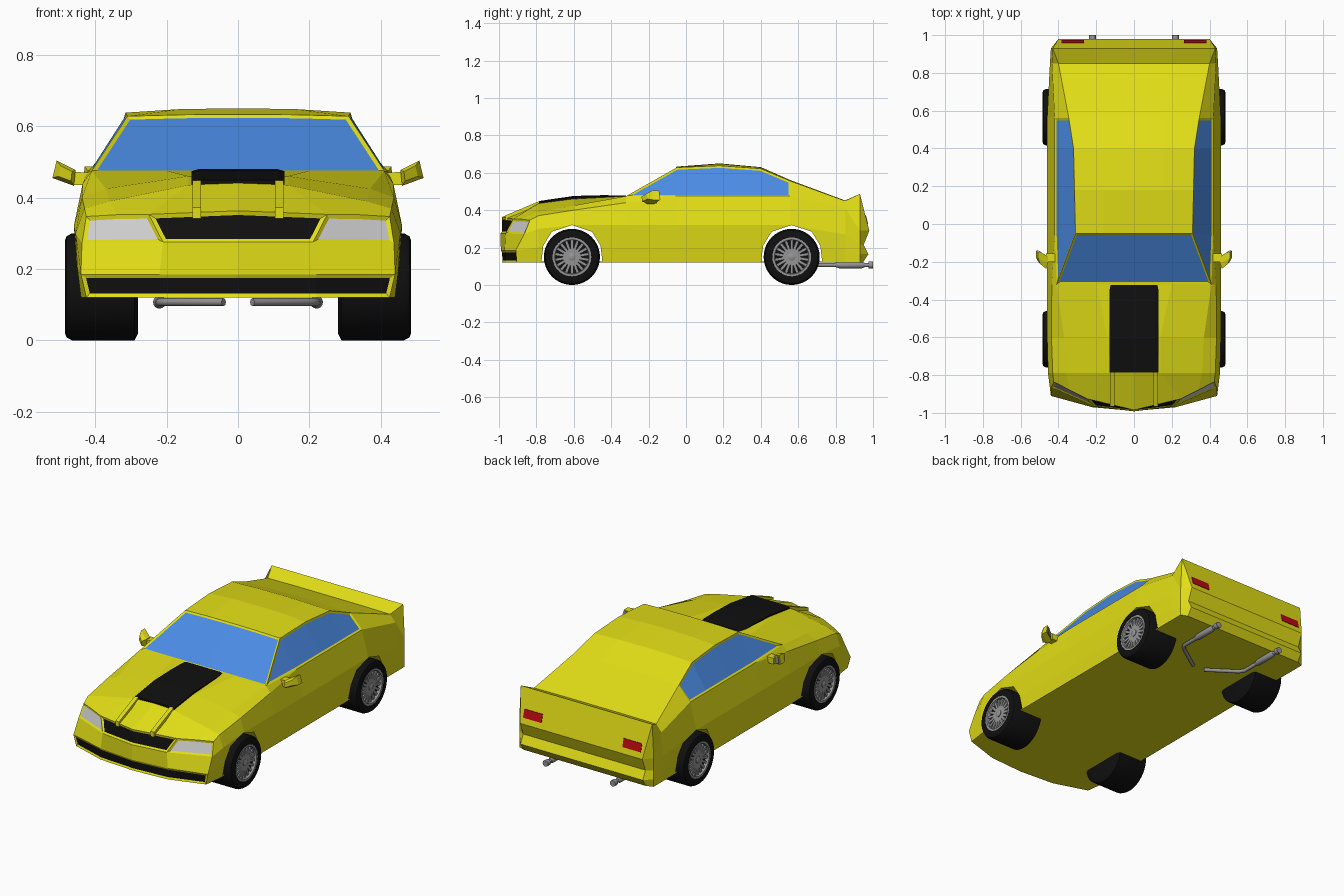
import bpy, bmesh, math
from mathutils import Matrix, Vector

if "Cube" in bpy.data.objects:
    bpy.data.objects.remove(bpy.data.objects["Cube"])


def material(name, *rgb):
    m = bpy.data.materials.new(name)
    m.use_nodes = True
    m.diffuse_color = (*rgb, 1)
    m.node_tree.nodes["Principled BSDF"].inputs["Base Color"].default_value = (*rgb, 1)
    return m


yellow = material("yellow paint", .76, .73, .008)
blue = material("blue glass", .07, .26, .78)
black = material("black", .005, .005, .005)
white = material("lamp white", .65, .65, .65)
silver = material("silver metal", .3, .3, .3)
red = material("tail light red", .5, .003, .005)


def finish(bm, name, *mats):
    bmesh.ops.recalc_face_normals(bm, faces=bm.faces)
    mesh = bpy.data.meshes.new(name)
    bm.to_mesh(mesh)
    bm.free()
    ob = bpy.data.objects.new(name, mesh)
    bpy.context.collection.objects.link(ob)
    for m in mats:
        mesh.materials.append(m)
    return ob


def activate(ob):
    bpy.ops.object.select_all(action='DESELECT')
    ob.select_set(True)
    bpy.context.view_layer.objects.active = ob


def loft(name, rings, mat, caps=True, smooth=False):
    """Skin a list of equal-length closed rings."""
    bm = bmesh.new()
    rows = [[bm.verts.new(p) for p in r] for r in rings]
    n = len(rows[0])
    for a, b in zip(rows, rows[1:]):
        for i in range(n):
            j = (i + 1) % n
            bm.faces.new((a[i], a[j], b[j], b[i]))
    if caps:
        bm.faces.new(rows[0])
        bm.faces.new(rows[-1])
    ob = finish(bm, name, mat)
    if smooth:
        activate(ob)
        bpy.ops.object.shade_smooth_by_angle(angle=math.radians(30))
    return ob


def lathe(name, profile, place, mat, n=32, caps=True):
    """Turn (distance, radius) pairs about an axis; place maps (d, u, v) to a point."""
    turns = [math.tau * i / n for i in range(n)]
    rings = [[place(d, r * math.cos(a), r * math.sin(a)) for a in turns] for d, r in profile]
    return loft(name, rings, mat, caps, True)


# Body: half rings from floor centre, up the side, to the roof centre
FLOOR = .12


def ring(y, s2, s3, s4, t1, t2, top):
    pts = [(0, FLOOR), (.22, FLOOR), (.44, FLOOR), s2, s3, s4, t1, t2, (0, top)]
    return [(x, y, z) for x, z in pts]


low, mid, belt = (.45, .2), (.46, .32), (.42, .475)
nose = [(0, -.985, FLOOR), (.22, -.97, FLOOR), (.425, -.905, FLOOR), (.44, -.91, .185),
        (.437, -.865, .272), (.425, -.835, .347), (.34, -.88, .352), (.25, -.925, .353), (0, -.985, .363)]
rings = [
    nose,
    ring(-.79, low, (.455, .3), (.43, .37), (.36, .39), (.14, .435), .44),
    ring(-.6, low, mid, (.437, .4), (.37, .425), (.14, .46), .465),
    ring(-.32, low, mid, (.435, .44), (.41, .475), (.2, .475), .475),
    ring(-.05, low, mid, belt, (.31, .628), (.16, .632), .633),
    ring(.18, low, mid, belt, (.315, .638), (.16, .648), .65),
    ring(.4, low, mid, belt, (.32, .622), (.16, .628), .63),
    ring(.56, low, mid, belt, (.345, .555), (.17, .56), .56),
    ring(.85, (.445, .19), (.445, .27), (.435, .41), (.4, .45), (.2, .452), .452),
    ring(.93, (.44, .165), (.44, .215), (.44, .29), (.43, .487), (.22, .487), .487),
]
bm = bmesh.new()
cache = {}
panels = {}


def build_half(side):
    def vert(p):
        key = (round(p[0] * side, 4), round(p[1], 4), round(p[2], 4))
        if key not in cache:
            cache[key] = bm.verts.new(key)
        return cache[key]

    def face(pts, panel=None):
        f = bm.faces.new([vert(p) for p in pts])
        if panel:
            panels.setdefault(panel, []).append(f)

    for i, (a, b) in enumerate(zip(rings, rings[1:])):
        for j in range(8):
            if i == 3 and j == 5:   # front corner of the side window
                face((a[5], b[5], a[6]))
                face((a[6], b[5], b[6]), (1, side))
                continue
            panel = None
            if i == 3 and j > 5:
                panel = (1, 0)
            elif i in (4, 5, 6) and j == 5:
                panel = (1, side)
            face((a[j], a[j + 1], b[j + 1], b[j]), panel)

    # Nose: intake, bumper, grille and headlight
    n = nose
    r1, r2 = [(0, -.99, .185), (.22, -.97, .185)], [(0, -.992, .275), (.21, -.965, .275)]
    face((n[0], n[1], r1[1], r1[0]), (2, 0))
    face((n[1], n[2], n[3], r1[1]), (2, 0))
    face((r1[0], r1[1], r2[1], r2[0]))
    face((r1[1], n[3], n[4], r2[1]))
    face((r2[0], r2[1], n[7], n[8]), (2, 2))
    face((r2[1], n[4], n[5], n[6], n[7]), (3, side))

    # Tail: bumper rows with cut-off corners, up to the spoiler lip
    t = rings[-1]
    rows = [[(0, y, z), (.4, y, z)] for y, z in ((.945, FLOOR), (.975, .165), (.95, .215), (.98, .29))]
    face((t[0], t[1], t[2], rows[0][1], rows[0][0]))
    for k in range(3):
        a, b = rows[k], rows[k + 1]
        face((a[0], a[1], b[1], b[0]))
        face((a[1], t[k + 2], t[k + 3], b[1]))
    face((rows[3][0], rows[3][1], t[6], t[7], t[8]))
    face((rows[3][1], t[5], t[6]))


for side in (1, -1):
    build_half(side)
bmesh.ops.recalc_face_normals(bm, faces=bm.faces)
bm.normal_update()
for (index, _), faces in panels.items():
    bmesh.ops.inset_region(bm, faces=faces, thickness=.011, depth=-.005,
                           use_even_offset=True, use_boundary=True)
    for f in faces:
        f.material_index = index
body = finish(bm, "body", yellow, blue, black, white)

# Wheel arches
AXLES = {"front": -.61, "rear": .565}
half_arch = [(.163, .125), (.153, .21), (.107, .285)]
for y in AXLES.values():
    outline = [(-d, z) for d, z in half_arch] + [(0, .32)] + [(d, z) for d, z in half_arch[::-1]]
    cutter = loft("arch_cutter", [[(x, y + d, z) for d, z in outline] for x in (-.6, .6)], yellow)
    cutter.hide_render = True
    cut = body.modifiers.new("arch", 'BOOLEAN')
    cut.operation, cut.solver, cut.object = 'DIFFERENCE', 'EXACT', cutter
    activate(body)
    bpy.ops.object.modifier_apply(modifier=cut.name)
    bpy.data.objects.remove(cutter)


# Wheels: tyre, rim lip, hub and spokes
def wheel(label, side, y):
    R = .15

    def place(d, u, v):
        return (side * d, y + u, R + v)

    lathe(label + "_tyre", [(.28, .13), (.29, R), (.465, R), (.48, .142), (.485, .13),
                            (.485, .104), (.462, .1), (.46, .02)], place, black, 40)
    lathe(label + "_rim", [(.462, .1), (.484, .104), (.484, .092), (.464, .088)], place, silver, 40, False)
    lathe(label + "_hub", [(.455, .02), (.478, .02), (.482, .012)], place, silver, 16)
    bm = bmesh.new()
    centre = Matrix.Translation((side * .468, y, R))
    for k in range(18):
        bmesh.ops.create_cube(bm, size=1, matrix=centre @ Matrix.Rotation(math.tau * k / 18, 4, 'X')
                              @ Matrix.Translation((0, 0, .054)) @ Matrix.Diagonal((.012, .015, .08, 1)))
    finish(bm, label + "_spokes", silver)


# Hood scoop
def scoop_ring(y, z):
    return [(-.13, y, z - .03), (-.13, y, z - .006), (-.11, y, z), (.11, y, z), (.13, y, z - .006), (.13, y, z - .03)]


loft("hood_scoop", [scoop_ring(y, z) for y, z in ((-.785, .449), (-.6, .476), (-.45, .48), (-.322, .479))], black)

for side, name in ((1, "left"), (-1, "right")):
    for axle, y in AXLES.items():
        wheel(f"{axle}_{name}_wheel", side, y)

    # Ridges running from the scoop to the grille
    loft(name + "_hood_ridge", [[(side * x, y, z + h) for x, h in ((.103, -.03), (.103, 0), (.127, 0), (.127, -.03))]
                                for y, z in ((-.965, .372), (-.785, .448))], yellow)

    # Door mirror: arm, housing and glass
    arm = [(.415, .47), (.465, .472), (.465, .436), (.425, .435)]
    loft(name + "_mirror_arm", [[(side * x, y, z) for x, z in arm] for y in (-.2, -.155)], yellow)
    head = [(.455, .477), (.508, .504), (.52, .455), (.46, .433)]
    mid_x, mid_z = .48, .467

    def head_ring(y, s):
        return [(side * (mid_x + (x - mid_x) * s), y + (x - mid_x) * .5, mid_z + (z - mid_z) * s) for x, z in head]

    loft(name + "_mirror_housing", [head_ring(-.225, .6), head_ring(-.195, 1), head_ring(-.16, 1)], yellow)
    loft(name + "_mirror_glass", [head_ring(-.161, .8), head_ring(-.157, .8)], silver)

    # Tail light plate lying on the sloped tail
    def lamp_ring(out):
        return [(side * x, .98 - (z - .29) * .254 + out, z)
                for x, z in ((.265, .325), (.385, .325), (.385, .372), (.265, .372))]

    loft(name + "_tail_light", [lamp_ring(-.004), lamp_ring(.003)], red)

    # Exhaust pipe, silencer and tip
    curve = bpy.data.curves.new(name + "_exhaust_pipe", 'CURVE')
    curve.dimensions = '3D'
    curve.bevel_depth, curve.bevel_resolution, curve.use_fill_caps = .011, 2, True
    path = [(.04, .56), (.2, .67), (.22, .7), (.22, .99)]
    spline = curve.splines.new('POLY')
    spline.points.add(len(path) - 1)
    for point, (x, y) in zip(spline.points, path):
        point.co = (side * x, y, .107, 1)
    curve.materials.append(silver)
    pipe = bpy.data.objects.new(name + "_exhaust_pipe", curve)
    bpy.context.collection.objects.link(pipe)
    activate(pipe)
    bpy.ops.object.convert(target='MESH')

    def behind(d, u, v):
        return (side * .22 + u, d, .107 + v)

    lathe(name + "_silencer", [(.8, .012), (.82, .018), (.94, .018), (.955, .012)], behind, silver, 16)
    lathe(name + "_exhaust_tip", [(.975, .018), (1, .018)], behind, silver, 16)
